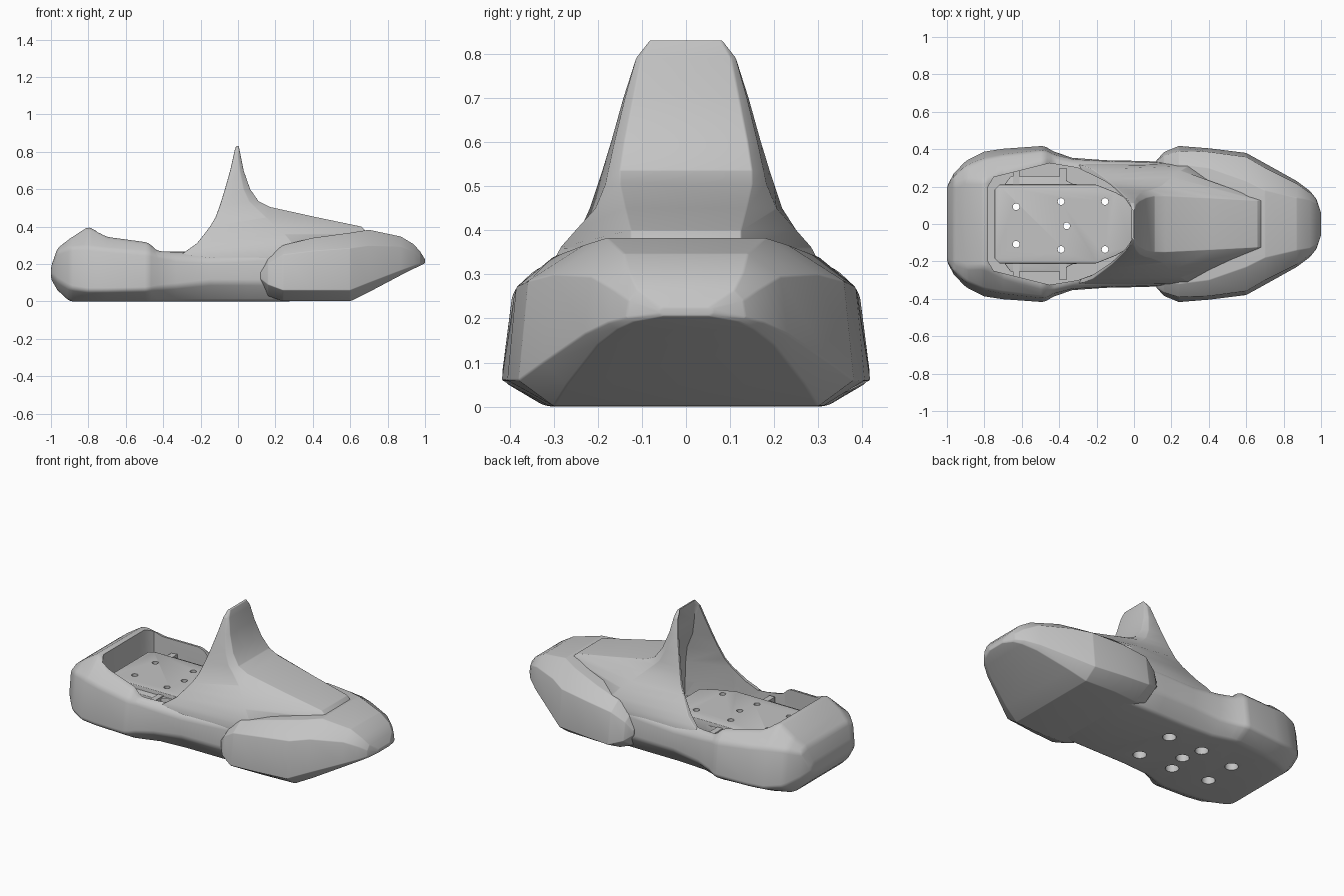
import bpy, bmesh, math

if "Cube" in bpy.data.objects:
    bpy.data.objects.remove(bpy.data.objects["Cube"])

grey = bpy.data.materials.new("plain_grey")
grey.use_nodes = True
grey.diffuse_color = (0.55, 0.55, 0.55, 1)
grey.node_tree.nodes["Principled BSDF"].inputs["Base Color"].default_value = (0.55, 0.55, 0.55, 1)


def loft(bm, rings):
    """Skin a list of closed rings and cap both ends."""
    loops = [[bm.verts.new(p) for p in ring] for ring in rings]
    n = len(loops[0])
    for a, b in zip(loops, loops[1:]):
        for i in range(n):
            bm.faces.new((a[i], a[(i + 1) % n], b[(i + 1) % n], b[i]))
    bm.faces.new(loops[0])
    bm.faces.new(loops[-1])


def mirror_ring(half):
    """Close a half outline by mirroring it across y = 0."""
    return half + [(x, -y, z) for x, y, z in reversed(half)]


def make(name, ring_sets, helper=False):
    bm = bmesh.new()
    for rings in ring_sets:
        loft(bm, rings)
    bmesh.ops.recalc_face_normals(bm, faces=bm.faces)
    mesh = bpy.data.meshes.new(name)
    bm.to_mesh(mesh)
    bm.free()
    mesh.materials.append(grey)
    ob = bpy.data.objects.new(name, mesh)
    bpy.context.collection.objects.link(ob)
    if helper:
        ob.hide_render = True
        ob.display_type = 'WIRE'
    return ob


def finish(ob, bevel, cutters=(), angle=38):
    if bevel:
        b = ob.modifiers.new("soft_edges", 'BEVEL')
        b.width, b.segments, b.limit_method = bevel, 3, 'ANGLE'
        b.angle_limit = math.radians(18)
    for c in cutters:
        m = ob.modifiers.new("cut", 'BOOLEAN')
        m.object, m.operation, m.solver = c, 'DIFFERENCE', 'EXACT'
    bpy.ops.object.select_all(action='DESELECT')
    ob.select_set(True)
    bpy.context.view_layer.objects.active = ob
    for m in list(ob.modifiers):
        bpy.ops.object.modifier_apply(modifier=m.name)
    bpy.ops.object.shade_smooth_by_angle(angle=math.radians(angle))


def hull(sections):
    """Each section: x, then (half width, height) from bottom to rim."""
    return [mirror_ring([(x, w, z) for w, z in pts]) for x, *pts in sections]


def slab(outline, z0, z1):
    return [mirror_ring([(x, y, z) for x, y in outline]) for z in (z0, z1)]


# Cockpit hollow, narrowing upwards into the hood: z, hood edge, then inner end
hollow = []
for z, edge, end in [(.19, (-.15, .25), (.1, .13)), (.4, (-.15, .226), (.1, .14)),
                     (.5, (-.1, .187), (.08, .125)), (.6, (-.07, .157), (.035, .115)),
                     (.7, (-.043, .129), (.01, .095)), (.8, (-.022, .098), (-.004, .075)),
                     (.9, (-.022, .09), (-.012, .07))]:
    plan = [(-.78, .2), (-.75, .25), (-.45, .325), (-.3, .3), edge, end]
    hollow.append(mirror_ring([(x, y, z) for x, y in plan]))
cavity = make("cockpit_cutter", [hollow], True)


# Stepped bolt holes
def stepped_hole(x, y):
    return [[(x + r * math.cos(t * math.tau / 20), y + r * math.sin(t * math.tau / 20), z)
             for t in range(20)] for r, z in ((.038, -.05), (.038, .07), (.018, .07), (.018, .35))]


spots = [(-.36, -.01)] + [(x, y - .008) for x, w in ((-.63, .1), (-.39, .128), (-.155, .128))
                         for y in (w, -w)]
holes = make("hole_cutter", [stepped_hole(x, y) for x, y in spots], True)

# Main body with the rounded pod around the open cockpit
body = make("main_body", [hull([
    (-1, (.16, .12), (.2, .14), (.2, .17), (.17, .185)),
    (-.965, (.2, .06), (.27, .11), (.25, .27), (.2, .285)),
    (-.9, (.24, 0), (.34, .07), (.31, .29), (.23, .335)),
    (-.8, (.28, 0), (.39, .055), (.35, .29), (.23, .4)),
    (-.7, (.30, 0), (.405, .055), (.37, .28), (.28, .345)),
    (-.48, (.32, 0), (.42, .06), (.395, .26), (.34, .315)),
    (-.43, (.31, 0), (.39, .07), (.37, .25), (.335, .27)),
    (-.33, (.28, 0), (.355, .08), (.345, .23), (.315, .265)),
    (-.15, (.27, 0), (.342, .1), (.335, .22), (.28, .27)),
    (.05, (.27, 0), (.338, .1), (.33, .23), (.27, .28)),
    (.25, (.27, 0), (.33, .1), (.32, .24), (.27, .28)),
    (.5, (.2, .01), (.25, .1), (.2, .2), (.15, .28)),
])])
finish(body, .018, (cavity, holes))

# Wide front pod tapering to the nose
pod = make("front_pod", [hull([
    (.12, (.28, .1), (.34, .12), (.34, .15), (.3, .17)),
    (.16, (.29, .03), (.385, .09), (.365, .2), (.3, .24)),
    (.24, (.3, .001), (.418, .06), (.39, .25), (.32, .3)),
    (.4, (.31, .001), (.405, .06), (.385, .27), (.3, .34)),
    (.6, (.30, .001), (.38, .06), (.358, .285), (.23, .367)),
    (.7, (.27, .05), (.325, .1), (.3, .3), (.18, .383)),
    (.87, (.2, .14), (.23, .165), (.215, .295), (.14, .347)),
    (.94, (.155, .175), (.178, .19), (.165, .265), (.13, .305)),
    (.975, (.12, .192), (.135, .202), (.13, .24), (.11, .265)),
    (1, (.05, .205), (.06, .21), (.06, .22), (.05, .225)),
])])
finish(pod, .014, (cavity,))

# Tall hood flowing down into the long deck: z, then front, middle and back corners
deck = make("hood_and_deck", [[mirror_ring([(x, y, z) for x, y in pts]) for z, *pts in [
    (.2, (.69, .1), (.3, .325), (-.35, .32)),
    (.245, (.695, .1), (.3, .322), (-.31, .32)),
    (.275, (.7, .1), (.3, .317), (-.27, .312)),
    (.31, (.7, .11), (.29, .31), (-.22, .292)),
    (.36, (.7, .125), (.25, .285), (-.18, .262)),
    (.4, (.66, .125), (.2, .25), (-.15, .24)),
    (.45, (.42, .138), (.15, .205), (-.12, .218)),
    (.505, (.17, .15), (.09, .182), (-.1, .2)),
    (.535, (.11, .15), (.06, .176), (-.09, .19)),
    (.6, (.065, .14), (.03, .162), (-.07, .17)),
    (.7, (.03, .12), (.01, .138), (-.042, .142)),
    (.79, (.012, .102), (0, .113), (-.022, .113)),
    (.83, (.004, .078), (0, .083), (-.012, .078)),
]]])
finish(deck, .01, (cavity,), 45)

# Raised cockpit floor with a lower ledge around it
ledge = make("floor_ledge", [slab([(-.7, .2), (-.66, .255), (-.4, .255), (-.33, .215), (-.2, .2)], .18, .245)])
finish(ledge, .004, (holes,))
panel = make("floor_panel", [slab([(-.745, .185), (-.72, .21), (-.2, .21), (-.1, .17), (-.01, .12)], .18, .268)])
finish(panel, .004, (holes,))

# Cross ribs joining the ledge to the side walls
for i, x in enumerate((-.63, -.38)):
    for side in (1, -1):
        outline = [(x - .018, .2), (x + .018, .2), (x + .018, .3), (x - .018, .3)]
        rib = make("floor_rib_%d_%s" % (i, "left" if side > 0 else "right"),
                   [[[(px, side * py, z) for px, py in outline] for z in (.185, .252)]])
        finish(rib, 0)
